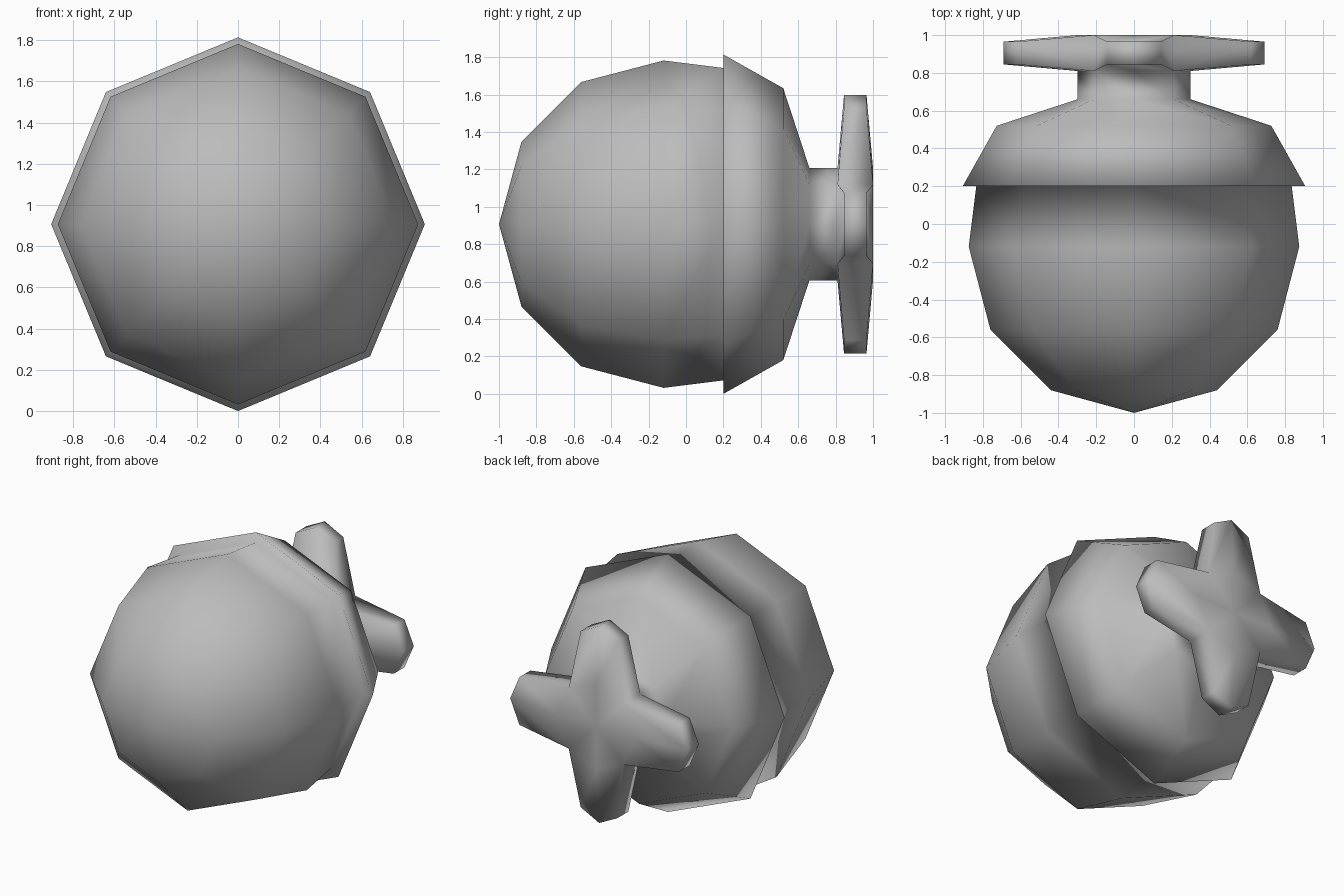
import bpy, bmesh, math
from mathutils import Vector

SIDES = 8
CENTRE_Z = 0.907

cube = bpy.data.objects.get("Cube")
if cube:
    bpy.data.objects.remove(cube, do_unlink=True)

grey = bpy.data.materials.new("plain_grey")
grey.use_nodes = True
grey.diffuse_color = (0.5, 0.5, 0.5, 1)
grey.node_tree.nodes["Principled BSDF"].inputs["Base Color"].default_value = (0.5, 0.5, 0.5, 1)

bm = bmesh.new()


def ring(y, r):
    """Octagonal ring around the y axis, with corners on the x and z axes."""
    steps = [math.tau * i / SIDES for i in range(SIDES)]
    return [bm.verts.new((r * math.cos(a), y, CENTRE_Z + r * math.sin(a))) for a in steps]


def bridge(a, b, closed=True):
    count = len(a) if closed else len(a) - 1
    for i in range(count):
        j = (i + 1) % len(a)
        bm.faces.new((a[i], a[j], b[j], b[i]))


# Round body, overhanging rim and neck as one turned profile
profile = [(-0.88, 0.44), (-0.56, 0.76), (-0.12, 0.875), (0.2, 0.835),
           (0.2, 0.907), (0.52, 0.727), (0.66, 0.3), (0.81, 0.3)]
rings = [ring(y, r) for y, r in profile]
for a, b in zip(rings, rings[1:]):
    bridge(a, b)
nose = bm.verts.new((0, -1, CENTRE_Z))
for i in range(SIDES):
    bm.faces.new((nose, rings[0][(i + 1) % SIDES], rings[0][i]))

# Hub of the handle, with a fan on its back
inner, outer = rings[-1], ring(1, 0.3)
hub = bm.verts.new((0, 1, CENTRE_Z))
for i in range(SIDES):
    bm.faces.new((hub, outer[i], outer[(i + 1) % SIDES]))

# Four tapered arms drawn out from pairs of hub sides
for k in range(0, SIDES, 2):
    angle = math.tau * k / SIDES
    out = Vector((math.cos(angle), 0, math.sin(angle)))
    side = Vector((-math.sin(angle), 0, math.cos(angle)))
    half = 0.168 if k % 4 == 0 else 0.143
    tips = []
    for root, y in ((inner, 0.845), (outer, 0.965)):
        base = [root[(k + d) % SIDES] for d in (-1, 0, 1)]
        tip = [bm.verts.new(out * reach + side * w + Vector((0, y, CENTRE_Z)))
               for w, reach in ((-half, 0.62), (0, 0.692), (half, 0.62))]
        bridge(base, tip, closed=False)
        tips.append((base, tip))
    (base_a, tip_a), (base_b, tip_b) = tips
    bridge(tip_a, tip_b, closed=False)
    for e in (0, 2):
        bm.faces.new((base_a[e], tip_a[e], tip_b[e], base_b[e]))

bmesh.ops.recalc_face_normals(bm, faces=bm.faces[:])
for face in bm.faces:
    face.smooth = True

mesh = bpy.data.meshes.new("round_body_with_cross_handle")
bm.to_mesh(mesh)
bm.free()
mesh.materials.append(grey)
body = bpy.data.objects.new("round_body_with_cross_handle", mesh)
bpy.context.collection.objects.link(body)
